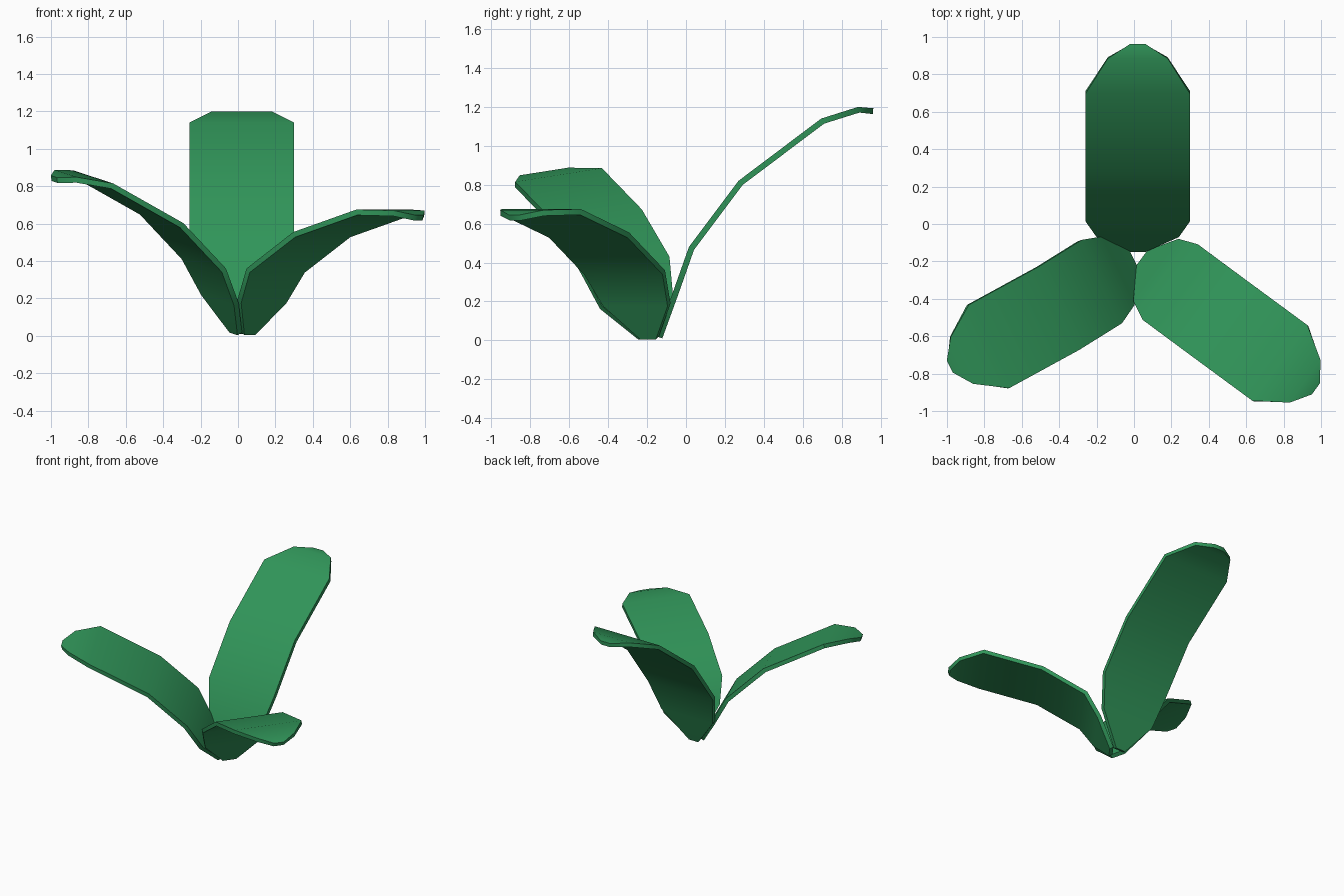
import bpy, bmesh, math
from mathutils import Vector

if "Cube" in bpy.data.objects:
    bpy.data.objects.remove(bpy.data.objects["Cube"])

THICK = 0.03

green = bpy.data.materials.new("leaf green")
green.diffuse_color = (0.03, 0.30, 0.10, 1)
green.use_nodes = True
green.node_tree.nodes["Principled BSDF"].inputs["Base Color"].default_value = green.diffuse_color


def leaf(name, right, rows):
    """Bent strip through rows of (x, y, z, half width), thickened downwards."""
    right = Vector(right).normalized()
    bm = bmesh.new()
    top = []
    for x, y, z, h in rows:
        c = Vector((x, y, z))
        top.append((bm.verts.new(c - right * h), bm.verts.new(c + right * h)))
    for (l0, r0), (l1, r1) in zip(top, top[1:]):
        bm.faces.new((l0, r0, r1, l1))
    bm.normal_update()
    # underside, offset along the normals
    low = [tuple(bm.verts.new(v.co - v.normal * THICK) for v in pair) for pair in top]
    for i in range(len(top) - 1):
        (l0, r0), (l1, r1) = top[i], top[i + 1]
        (a0, b0), (a1, b1) = low[i], low[i + 1]
        bm.faces.new((a0, a1, b1, b0))
        bm.faces.new((l0, l1, a1, a0))
        bm.faces.new((r0, b0, b1, r1))
    # base and tip ends
    for i in (0, -1):
        bm.faces.new((top[i][0], top[i][1], low[i][1], low[i][0]))
    bmesh.ops.recalc_face_normals(bm, faces=bm.faces[:])
    me = bpy.data.meshes.new(name)
    bm.to_mesh(me)
    bm.free()
    me.materials.append(green)
    me.shade_smooth()
    me.set_sharp_from_angle(angle=math.radians(35))
    ob = bpy.data.objects.new(name, me)
    bpy.context.collection.objects.link(ob)
    return ob


# tall leaf at the back
leaf("back_leaf", (1, 0, 0), [
    (0.02, -0.15, 0.02, 0.04), (0.02, -0.07, 0.24, 0.22), (0.02, 0.015, 0.48, 0.28),
    (0.02, 0.27, 0.82, 0.28), (0.02, 0.695, 1.14, 0.28), (0.02, 0.885, 1.20, 0.16),
    (0.02, 0.963, 1.193, 0.04)])

# low leaf, front right
leaf("right_leaf", (-0.59, -0.807, 0), [
    (0.043, -0.18, 0.02, 0.05), (0.117, -0.245, 0.19, 0.205), (0.193, -0.31, 0.36, 0.25),
    (0.443, -0.495, 0.555, 0.25), (0.78, -0.743, 0.675, 0.25), (0.915, -0.842, 0.67, 0.14),
    (0.972, -0.882, 0.645, 0.036)])

# middle leaf, front left, slightly rolled
leaf("left_leaf", (-0.215, 0.445, 0.07), [
    (0.0, -0.19, 0.025, 0.05), (-0.085, -0.25, 0.205, 0.205), (-0.172, -0.308, 0.395, 0.25),
    (-0.40, -0.45, 0.638, 0.25), (-0.775, -0.655, 0.85, 0.25), (-0.92, -0.73, 0.868, 0.14),
    (-0.985, -0.762, 0.852, 0.036)])
